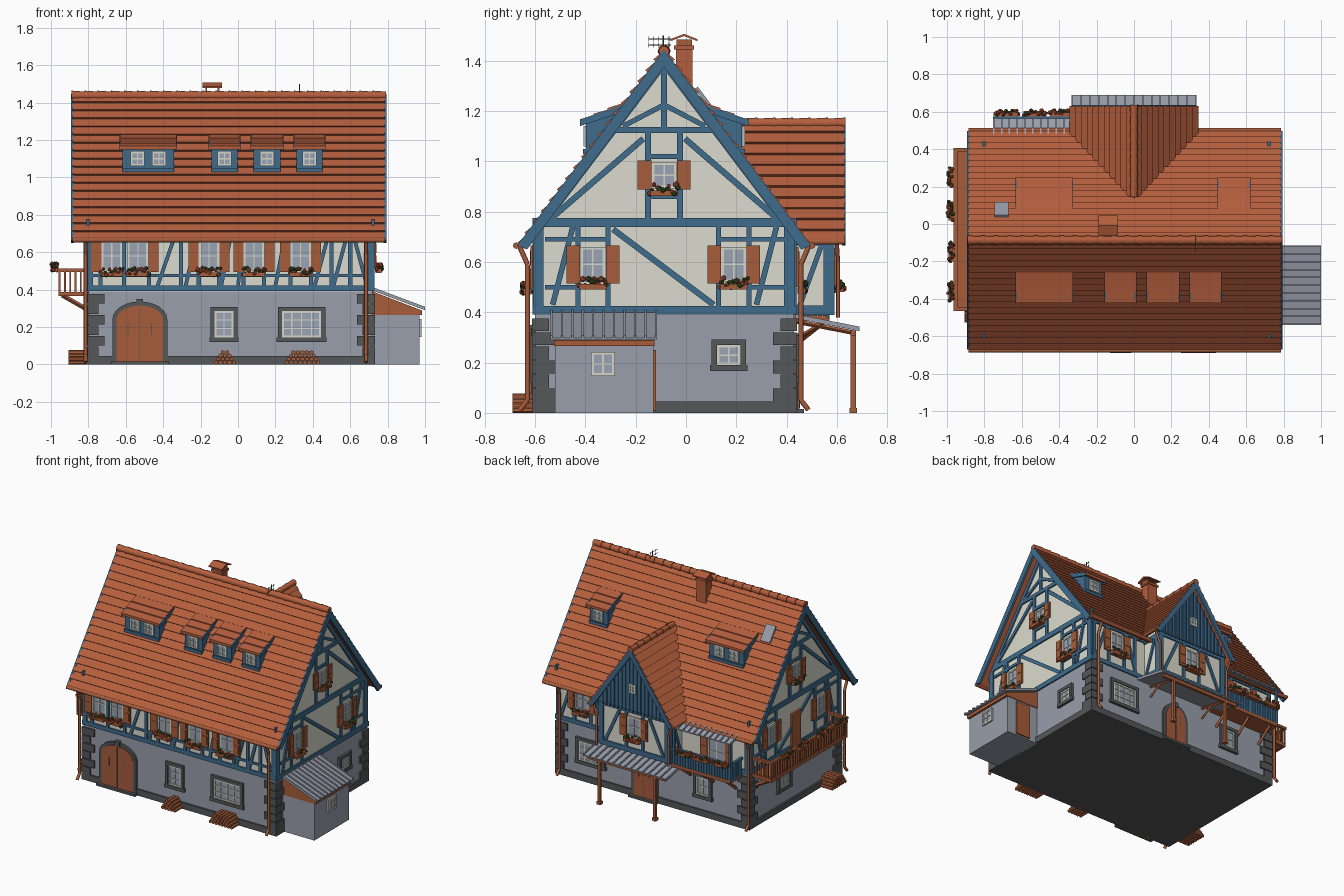
import bpy, bmesh, math, random
from mathutils import Vector as V, Matrix

if "Cube" in bpy.data.objects:
    bpy.data.objects.remove(bpy.data.objects["Cube"])
random.seed(4)

def lin(c):
    return tuple(((x + .055) / 1.055) ** 2.4 for x in c) + (1,)
COL = dict(roof_tile=(.71, .37, .24), wood=(.65, .36, .23), blue_timber=(.25, .42, .55), plaster=(.86, .86, .81),
           grey_render=(.60, .62, .67), dark_stone=(.33, .34, .35), glass=(.60, .64, .70),
           window_white=(.84, .84, .79), leaf_green=(.25, .32, .16), flower_red=(.75, .33, .22))
MAT = {}
for k, c in COL.items():
    MAT[k] = bpy.data.materials.new(k)
    MAT[k].diffuse_color = lin(c)
parts = {}

def get(name, mat):
    return parts.setdefault(name, (bmesh.new(), mat))[0]

def prism(name, mat, pts, vec):
    bm = get(name, mat)
    a = [bm.verts.new(V(p)) for p in pts]
    b = [bm.verts.new(V(p) + V(vec)) for p in pts]
    bm.faces.new(a)
    bm.faces.new(b[::-1])
    for i in range(len(a)):
        j = (i + 1) % len(a)
        bm.faces.new((a[j], a[i], b[i], b[j]))

def box(name, mat, x0, x1, y0, y1, z0, z1):
    prism(name, mat, [(x0, y0, z0), (x1, y0, z0), (x1, y1, z0), (x0, y1, z0)], (0, 0, z1 - z0))

def tube(name, mat, p, q, r, r2=None, n=8):
    p, q = V(p), V(q)
    m = Matrix.Translation((p + q) / 2) @ (q - p).to_track_quat('Z', 'Y').to_matrix().to_4x4()
    g = bmesh.ops.create_cone(get(name, mat), cap_ends=True, segments=n, radius1=r, radius2=r2 or r,
                              depth=(q - p).length, matrix=m)
    for f in {f for v in g['verts'] for f in v.link_faces}:
        f.smooth = len(f.verts) == 4 and n > 6

# wall frames: (origin, along, outward)
Z = V((0, 0, 1))
def frame(side, d):
    U, N = {'F': ((1, 0, 0), (0, -1, 0)), 'B': ((1, 0, 0), (0, 1, 0)),
            'R': ((0, 1, 0), (1, 0, 0)), 'L': ((0, 1, 0), (-1, 0, 0))}[side]
    return V(N) * d, V(U), V(N)
FRONT, BACK, RIGHT, LEFT = frame('F', .60), frame('B', .43), frame('R', .72), frame('L', .80)
WING = frame('B', .58)

def plate(name, mat, fr, pts, w0, w1):
    O, U, N = fr
    prism(name, mat, [O + U * u + Z * v + N * w0 for u, v in pts], N * (w1 - w0))

def rect(name, mat, fr, u0, u1, v0, v1, w0=0, w1=.01):
    plate(name, mat, fr, [(u0, v0), (u1, v0), (u1, v1), (u0, v1)], w0, w1)

def beam(fr, u0, v0, u1, v1, t=.025, name='timber_frame', w1=.01):
    d = V((u1 - u0, v1 - v0)).normalized() * t / 2
    n = (-d.y, d.x)
    plate(name, 'blue_timber', fr, [(u0 + n[0], v0 + n[1]), (u1 + n[0], v1 + n[1]),
                                    (u1 - n[0], v1 - n[1]), (u0 - n[0], v0 - n[1])], -.005, w1)

def flowers(fr, u, v, w=.11, off=.03):
    O, U, N = fr
    rect('flower_boxes', 'wood', fr, u - w / 2, u + w / 2, v - .03, v - .008, off - .016, off + .016)
    for i in range(16):
        kind = ('flower_leaves', 'leaf_green') if i % 2 else ('flower_blossoms', 'flower_red')
        p = O + U * (u + (i / 15 - .5) * w) + Z * (v + random.uniform(-.022, .016)) + N * (off + random.uniform(-.01, .02))
        bmesh.ops.create_icosphere(get(*kind), subdivisions=1, radius=random.uniform(.009, .014),
                                   matrix=Matrix.Translation(p))

def window(fr, u, v, w, h, stone=False, cols=2, rows=2, shut=(1, 1), flower=True):
    a, b, c, d = u - w / 2, u + w / 2, v - h / 2, v + h / 2
    rect('window_glass', 'glass', fr, a, b, c, d, -.005, .006)
    bars = [(a, a + .011, c, d), (b - .011, b, c, d), (a, b, c, c + .011), (a, b, d - .011, d)]
    bars += [(a + w * i / cols - .003, a + w * i / cols + .003, c, d) for i in range(1, cols)]
    bars += [(a, b, c + h * i / rows - .003, c + h * i / rows + .003) for i in range(1, rows)]
    for r in bars:
        rect('window_bars', 'window_white', fr, *r, -.005, .011)
    if stone:
        for r in [(a - .022, a, c, d), (b, b + .022, c, d), (a - .022, b + .022, d, d + .022), (a - .028, b + .028, c - .024, c)]:
            rect('stone_window_surrounds', 'dark_stone', fr, *r, -.005, .018)
    for s, x in zip(shut, (a - .028, b + .028)):
        if s and not stone:
            rect('shutters', 'wood', fr, x - .027, x + .027, c - .005, d + .005, .008, .018)
            for q in (c + h * .27, c + h * .73):
                rect('shutter_panels', 'wood', fr, x - .018, x + .018, q - h * .18, q + h * .18, .018, .021)
    if flower:
        flowers(fr, u, c, w + .01)

def arch_door(fr, u, hw, spring, top):
    def arc(k):
        return [(u - hw - k, 0)] + [(u - (hw + k) * math.cos(t * math.pi / 12), spring + (top - spring + k) * math.sin(t * math.pi / 12))
                                    for t in range(13)] + [(u + hw + k, 0)]
    plate('door_surrounds', 'dark_stone', fr, arc(.022), -.005, .016)
    plate('arched_doors', 'wood', fr, arc(0), 0, .021)
    rect('door_surrounds', 'dark_stone', fr, u - .018, u + .018, top, top + .035, 0, .024)
    rect('door_surrounds', 'dark_stone', fr, u - hw - .03, u + hw + .03, 0, .016, 0, .04)
    for x in (-.5, 0, .5):
        rect('door_seams', 'dark_stone', fr, u + x * hw - .002, u + x * hw + .002, .16 if x else .02, .22 if x else top - .005, .02, .023)

# main walls
YC, RZ, SL = -.087, 1.44, 1.345
box('ground_floor', 'grey_render', -.80, .72, -.60, .43, .01, .39)
box('plinth', 'dark_stone', -.812, .732, -.612, .442, 0, .045)
prism('upper_walls', 'plaster', [(-.80, -.60, .39), (-.80, .43, .39), (-.80, .43, .70), (-.80, YC, 1.40), (-.80, -.60, .70)], (1.52, 0, 0))
for sx, x in ((1, -.80), (-1, .72)):
    for sy, y in ((1, -.60), (-1, .43)):
        for i in range(6):
            w, h = (.085, .055) if i % 2 else (.055, .085)
            xs, ys = sorted((x - sx * .012, x + sx * w)), sorted((y - sy * .012, y + sy * h))
            box('corner_quoins', 'dark_stone', *xs, *ys, .045 + i * .056, .096 + i * .056)

# stepped tile roofs: profile in (distance from ridge, height), placed by mapping
def slope(half, drop, top, n, th=.03):
    L = V((half, -drop))
    nn = V((drop, half)).normalized()
    pts = []
    for i in range(n):
        pts += [V((0, top)) + L * (i / n) + nn * .001, V((0, top)) + L * ((i + 1) / n) + nn * .014]
    return pts + [V((0, top)) + L - nn * .012, V((0, top - th))]
for s in (-1, 1):
    prism('main_roof', 'roof_tile', [(-.885, YC + s * p.x, p.y) for p in slope(.576, .775, RZ, 18)], (1.67, 0, 0))
    prism('wing_roof', 'roof_tile', [(s * p.x, .10, p.y) for p in slope(.33, .475, 1.155, 11)], (0, .53, 0))
    # verge boards
    for x in (-.893, .778):
        prism('verge_boards', 'blue_timber', [(x, YC, 1.445), (x, YC + s * .585, .665), (x, YC + s * .545, .65), (x, YC, 1.375)], (.015, 0, 0))
    prism('verge_boards', 'blue_timber', [(0, .62, 1.16), (s * .335, .62, .675), (s * .305, .62, .665), (0, .62, 1.10)], (0, .015, 0))
    tube('gutters', 'wood', (-.885, YC + s * .588, .665), (.785, YC + s * .588, .665), .013)
    tube('gutters', 'wood', (s * .335, .44, .68), (s * .335, .63, .68), .011)
    tube('downpipes', 'wood', (s * .315, .60, .675), (s * .285, .605, .60), .008)
    tube('downpipes', 'wood', (s * .285, .605, .60), (s * .285, .605, .38), .008)
for i in range(24):
    x = -.89 + i * .07
    tube('ridge_tiles', 'roof_tile', (x, YC, 1.438), (x + .07, YC, 1.438), .026, .021)
for i in range(7):
    tube('wing_ridge_tiles', 'roof_tile', (0, .635 - i * .07, 1.152), (0, .565 - i * .07, 1.152), .022, .018)
for x in (-.815, .685):
    for ye, yw in ((-.663, -.63), (.489, .457)):
        k = math.copysign(.03, yw)
        for p, q in (((ye, .665), (yw, .59)), ((yw, .59), (yw, .05)), ((yw, .05), (yw + k, .012))):
            tube('downpipes', 'wood', (x, *p), (x, *q), .010)

# gable timber framing, same on both ends
for fr in (RIGHT, LEFT):
    for r in [(-.61, .408, .44, .408, .035), (-.61, .757, .44, .757, .036), (-.285, 1.125, .11, 1.125, .025),
              (-.587, .40, -.587, .76, .042), (.41, .40, .41, .76, .042), (YC, 1.13, YC, 1.39, .024),
              (-.56, .69, -.31, .69, .018), (.13, .69, .39, .69, .018), (-.56, .50, -.31, .50, .018), (.13, .50, .39, .50, .018),
              (-.53, .43, -.45, .74, .022), (-.29, .73, .11, .43, .024), (.28, .43, .36, .74, .022),
              (-.16, .86, -.02, .86, .02), (-.16, 1.02, -.02, 1.02, .02), (-.54, .77, -.17, 1.09, .024), (.366, .77, -.004, 1.09, .024),
              (-.25, 1.14, YC, 1.225, .02), (.076, 1.14, YC, 1.225, .02)]:
        beam(fr, *r)
    for u in (-.43, -.31, .13, .25):
        beam(fr, u, .42, u, .74, .02)
    for u in (-.152, -.024):
        beam(fr, u, .77, u, 1.12, .024)
    for s in (-1, 1):
        beam(fr, YC + s * .5, .735, YC, 1.395, .035)
    window(fr, -.37, .59, .10, .14, flower=fr is RIGHT)
    window(fr, .19, .59, .10, .14, flower=fr is RIGHT)
    window(fr, YC, .945, .10, .105)
window(RIGHT, .17, .23, .095, .08, True, flower=False)
window(LEFT, .04, .22, .11, .12, True, flower=False)
rect('balcony_door', 'wood', LEFT, -.14, -.04, .39, .65, 0, .015)

# front wall
beam(FRONT, -.80, .408, .72, .408, .03)
beam(FRONT, -.80, .69, .72, .69, .03)
beam(FRONT, -.80, .475, .72, .475, .015)
for u in (-.785, -.735, -.61, -.475, -.305, -.21, -.10, .03, .14, .28, .39, .50, .60, .705):
    beam(FRONT, u, .40, u, .70, .022)
for a, b in ((-.43, -.34), (-.28, -.22), (-.09, -.04), (.0, .03), (.20, .25), (.41, .48), (.51, .58), (.69, .62)):
    beam(FRONT, a, .42, b, .68, .02)
for u, sh in ((-.675, (1, 0)), (-.535, (0, 1)), (-.155, (1, 1)), (.085, (1, 1)), (.335, (1, 1))):
    window(FRONT, u, .58, .11, .16, shut=sh)
window(FRONT, -.075, .215, .10, .14, True, rows=3, flower=False)
window(FRONT, .34, .215, .21, .14, True, cols=4, rows=3, flower=False)
arch_door(FRONT, -.525, .125, .24, .315)

# back wall
for v in (.408, .69):
    beam(BACK, -.80, v, .72, v, .03)
for u in (-.785, -.64, -.46, .36, .45, .58, .705):
    beam(BACK, u, .40, u, .70, .022)
beam(BACK, .69, .42, .60, .68, .02)
beam(BACK, .35, .42, .43, .68, .02)
window(BACK, .515, .58, .11, .15)
window(BACK, -.55, .53, .14, .24, rows=3, flower=False)
window(BACK, .45, .215, .19, .14, True, cols=4, rows=3, flower=False)
window(BACK, -.44, .215, .10, .13, True, flower=False)
arch_door(BACK, .02, .08, .20, .28)

# rear wing, boarded gable, side framing
prism('wing_walls', 'plaster', [(-.27, .40, .39), (.27, .40, .39), (.27, .40, .74), (0, .40, 1.12), (-.27, .40, .74)], (0, .18, 0))
plate('wing_gable_boards', 'blue_timber', WING, [(-.285, .70), (.285, .70), (0, 1.11)], -.01, .018)
for i in range(-8, 9):
    u = i * .03
    rect('wing_gable_battens', 'blue_timber', WING, u - .004, u + .004, .69, 1.11 - abs(u) * 1.44, .015, .025)
window(WING, 0, .86, .055, .06, False, flower=False, shut=(0, 0))
O, U, N = WING
window((O + N * .02, U, N), 0, .86, .055, .06, flower=False, shut=(0, 0))
window(WING, 0, .58, .11, .14)
for r in [(-.28, .408, .28, .408, .036), (-.28, .69, .28, .69, .03), (-.262, .40, -.262, .70, .036), (.262, .40, .262, .70, .036),
          (-.065, .42, -.065, .69, .02), (.065, .42, .065, .69, .02), (-.23, .43, -.12, .67, .02), (.23, .43, .12, .67, .02)]:
    beam(WING, *r)
for fr in (frame('R', .27), frame('L', .27)):
    for r in [(.43, .408, .58, .408, .036), (.43, .68, .58, .68, .03), (.565, .40, .565, .70, .035), (.45, .42, .54, .67, .02)]:
        beam(fr, *r)

# ribbed metal sheet sloping away from a wall along y or x
def sheet(name, p0, p1, along, n):
    p0, p1, along = V(p0), V(p1), V(along)
    prism(name, 'grey_render', [p0, p1, p1 + along, p0 + along], (0, 0, .008))
    for i in range(n + 1):
        a = along * (i / n)
        w = along.normalized() * .004
        prism(name, 'grey_render', [p0 + a - w, p1 + a - w, p1 + a + w, p0 + a + w], (0, 0, .018))

# porch
sheet('porch_roof', (-.33, .435, .375), (-.33, .69, .325), (.66, 0, 0), 14)
box('porch_beam', 'wood', -.31, .31, .655, .675, .305, .327)
for x in (-.22, .22):
    box('porch_posts', 'wood', x - .01, x + .01, .655, .675, 0, .31)
    box('porch_posts', 'wood', x - .015, x + .015, .65, .68, 0, .02)
    tube('porch_braces', 'wood', (x, .43, .29), (x, .55, .36), .008, n=4)
    tube('porch_rafters', 'wood', (x, .43, .365), (x, .67, .318), .009, n=4)

# rear blue balcony with canopy
box('rear_balcony_floor', 'wood', -.75, -.285, .43, .57, .365, .388)
for i in range(23):
    x = -.748 + i * .021
    box('rear_balcony_boards', 'blue_timber', x, x + .017, .558, .568, .375, .495)
for i in range(6):
    box('rear_balcony_boards', 'blue_timber', -.75, -.74, .44 + i * .021, .457 + i * .021, .375, .495)
box('rear_balcony_rail', 'blue_timber', -.755, -.28, .553, .575, .49, .505)
box('rear_balcony_rail', 'blue_timber', -.755, -.735, .43, .575, .49, .505)
for x in (-.745, -.30):
    box('rear_balcony_posts', 'blue_timber', x - .009, x + .009, .552, .57, .38, .648)
for x in (-.70, -.52, -.34):
    tube('rear_balcony_brackets', 'wood', (x, .43, .27), (x, .55, .365), .011, n=4)
for x in (-.68, -.53, -.39):
    flowers(frame('B', .57), x, .51, .12, .018)
sheet('rear_balcony_canopy', (-.75, .43, .69), (-.75, .565, .64), (.46, 0, 0), 11)

# left wooden balcony
box('side_balcony_floor', 'wood', -.96, -.80, -.46, .40, .365, .388)
box('side_balcony_rail', 'wood', -.965, -.945, -.465, .405, .495, .512)
for y in (-.455, .395):
    box('side_balcony_rail', 'wood', -.965, -.80, y - .01, y + .01, .495, .512)
    for i in range(5):
        box('side_balcony_balusters', 'wood', -.93 + i * .028, -.92 + i * .028, y - .005, y + .005, .385, .50)
for i in range(30):
    y = -.455 + i * .0293
    box('side_balcony_balusters', 'wood', -.96, -.95, y - .006, y + .006, .385, .50)
for y in (-.43, -.16, .11, .37):
    tube('side_balcony_brackets', 'wood', (-.80, y, .29), (-.94, y, .37), .012, n=4)
for y in (-.36, -.15, .07, .25):
    flowers(frame('L', .955), y, .525, .10, .022)

# lean-to shed
box('shed_walls', 'grey_render', .72, .97, -.52, -.13, 0, .275)
prism('shed_gable', 'wood', [(.72, -.525, .265), (.985, -.525, .265), (.985, -.525, .288), (.72, -.525, .39)], (0, .40, 0))
sheet('shed_roof', (.72, -.535, .395), (1.0, -.535, .29), (0, .415, 0), 10)
window(frame('R', .97), -.33, .195, .095, .095, flower=False, shut=(0, 0))
rect('shed_door', 'wood', frame('B', -.13), .79, .90, .01, .25, 0, .01)

# shed dormers
def dormer(x0, x1, s, n):
    Y = lambda d: YC + s * d
    prism('dormer_bodies', 'blue_timber', [(x0 + .013, Y(a), b) for a, b in ((.31, 1.0), (.31, 1.155), (.17, 1.2), (.17, 1.1))], (x1 - x0 - .026, 0, 0))
    prism('dormer_roofs', 'roof_tile', [(x0, Y(a), b) for a, b in ((.335, 1.15), (.335, 1.168), (.28, 1.182), (.28, 1.19), (.225, 1.205),
          (.225, 1.212), (.15, 1.236), (.15, 1.2))], (x1 - x0, 0, 0))
    for x in (x0 - .004, x1 - .004):
        prism('dormer_verges', 'blue_timber', [(x, Y(a), b) for a, b in ((.335, 1.14), (.335, 1.166), (.15, 1.23), (.15, 1.2))], (.008, 0, 0))
    fr = (V((0, Y(.31), 0)), V((1, 0, 0)), V((0, s, 0)))
    rect('dormer_bodies', 'blue_timber', fr, x0 + .013, x1 - .013, 1.03, 1.05, 0, .012)
    for i in range(n):
        window(fr, (x0 + x1) / 2 + (i - (n - 1) / 2) * .115, 1.1, .075, .08, flower=False, shut=(0, 0))
for d in ((-.63, -.33, -1, 2), (-.155, .01, -1, 1), (.07, .24, -1, 1), (.30, .465, -1, 1), (-.63, -.33, 1, 2), (.45, .62, 1, 1)):
    dormer(*d)

# roof skylight
zr = lambda y: RZ - SL * (y - YC) + .012
prism('skylight', 'grey_render', [(-.745, .035, zr(.035)), (-.67, .035, zr(.035)), (-.67, .105, zr(.105)), (-.745, .105, zr(.105))], (0, .012, .009))

# chimney with little gabled cap
box('chimney', 'roof_tile', -.175, -.1, -.04, .025, 1.25, 1.455)
box('chimney', 'wood', -.182, -.093, -.047, .032, 1.445, 1.46)
for x in (-.175, -.11):
    box('chimney_cap_legs', 'wood', x, x + .01, -.038, .023, 1.455, 1.485)
prism('chimney_cap', 'roof_tile', [(-.19, -.062, 1.478), (-.19, -.008, 1.498), (-.19, .046, 1.478), (-.19, .046, 1.486), (-.19, -.008, 1.507), (-.19, -.062, 1.486)], (.105, 0, 0))

# aerial
tube('aerial', 'dark_stone', (.33, -.09, 1.43), (.33, -.09, 1.50), .003, n=6)
for z in (1.462, 1.487):
    tube('aerial', 'dark_stone', (.33, -.15, z), (.33, -.06, z), .002, n=4)
    for i in range(5):
        tube('aerial', 'dark_stone', (.33, -.148 + i * .02, z - .01), (.33, -.148 + i * .02, z + .01), .0015, n=4)

# log piles
def logs(c, n, side):
    for r in range(4):
        for i in range(n - r):
            u, z = c + (i - (n - r - 1) / 2) * .024, .011 + r * .018
            p, q = ((u, -.69, z), (u, -.60, z)) if side == 'F' else ((-.905, u, z), (-.80, u, z))
            tube('log_piles', 'wood', p, q, .0115, n=6)
logs(-.07, 5, 'F'); logs(.345, 8, 'F'); logs(-.445, 7, 'L')

for name, (bm, mat) in parts.items():
    bmesh.ops.recalc_face_normals(bm, faces=bm.faces)
    me = bpy.data.meshes.new(name)
    bm.to_mesh(me)
    bm.free()
    me.materials.append(MAT[mat])
    bpy.context.collection.objects.link(bpy.data.objects.new(name, me))

for m in bpy.data.materials:
    if m.users and not m.is_grease_pencil:
        m.use_nodes = True
        m.node_tree.nodes["Principled BSDF"].inputs["Base Color"].default_value = m.diffuse_color
